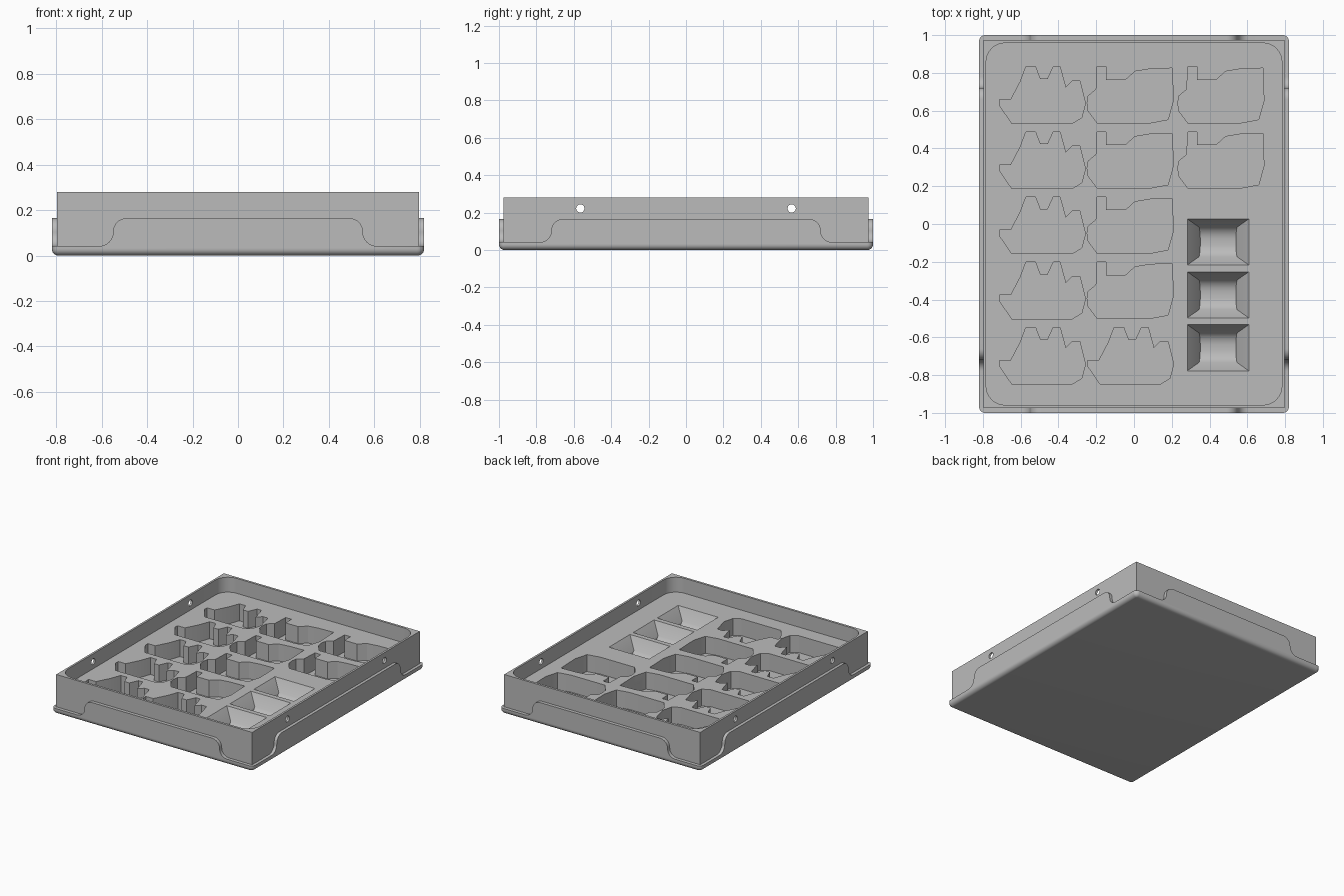
import bpy, bmesh
from math import sin, cos, pi, radians

old = bpy.data.objects.get("Cube")
if old:
    bpy.data.objects.remove(old)

grey = bpy.data.materials.new("matte_grey")
grey.use_nodes = True
grey.diffuse_color = (0.5, 0.5, 0.5, 1)
grey.node_tree.nodes["Principled BSDF"].inputs["Base Color"].default_value = (0.5, 0.5, 0.5, 1)


def loft(bm, rings):
    """Skin a stack of equal-length point rings and cap both ends."""
    loops = [[bm.verts.new(p) for p in ring] for ring in rings]
    n = len(loops[0])
    for a, b in zip(loops, loops[1:]):
        for i in range(n):
            j = (i + 1) % n
            bm.faces.new((a[i], a[j], b[j], b[i]))
    bm.faces.new(loops[0][::-1])
    bm.faces.new(loops[-1])


def make(name, bm):
    bmesh.ops.recalc_face_normals(bm, faces=bm.faces)
    mesh = bpy.data.meshes.new(name)
    bm.to_mesh(mesh)
    bm.free()
    mesh.materials.append(grey)
    ob = bpy.data.objects.new(name, mesh)
    bpy.context.collection.objects.link(ob)
    return ob


def activate(ob):
    bpy.ops.object.select_all(action="DESELECT")
    ob.select_set(True)
    bpy.context.view_layer.objects.active = ob


def boolean(target, tool, operation):
    mod = target.modifiers.new(operation.lower(), "BOOLEAN")
    mod.operation, mod.solver, mod.object = operation, "EXACT", tool
    activate(target)
    bpy.ops.object.modifier_apply(modifier=mod.name)
    bpy.data.objects.remove(tool)


def rect(hx, hy, z, cx=0, cy=0):
    return [(cx + sx * hx, cy + sy * hy, z) for sx, sy in ((-1, -1), (1, -1), (1, 1), (-1, 1))]


def round_rect(hx, hy, r, z, seg=8):
    pts = []
    for k, (sx, sy) in enumerate(((1, 1), (-1, 1), (-1, -1), (1, -1))):
        for i in range(seg + 1):
            a = pi / 2 * (k + i / seg)
            pts.append((sx * (hx - r) + r * cos(a), sy * (hy - r) + r * sin(a), z))
    return pts


HX, HY = 0.82, 1.0      # base half size
BX, BY = 0.798, 0.975   # wall half size
LIP, SKIRT, TOP = 0.042, 0.165, 0.28
FLOOR, POCKET = 0.17, 0.045

# Base slab with a rounded lower edge
bm = bmesh.new()
R = 0.03
rings = []
for i in range(7):
    a = pi / 2 * i / 6
    inset = R * (1 - sin(a))
    rings.append(round_rect(HX - inset, HY - inset, R + 0.002 - inset, R * (1 - cos(a))))
rings.append(round_rect(HX, HY, R + 0.002, LIP))
loft(bm, rings)
base = make("base_skirt", bm)


# Raised skirt panels with S-curved ends
def panel_profile(end, r=0.06):
    half = [(end + r, 0.035), (end + r, LIP)]
    for i in range(1, 9):
        a = -pi / 2 - pi / 2 * i / 8
        half.append((end + r + r * cos(a), LIP + r + r * sin(a)))
    for i in range(9):
        a = pi / 2 * i / 8
        half.append((end - r + r * cos(a), SKIRT - r + r * sin(a)))
    return half + [(-u, z) for u, z in reversed(half)]


for side in (-1, 1):
    bm = bmesh.new()
    prof = panel_profile(0.55)
    loft(bm, [[(u, side * y, z) for u, z in prof] for y in (BY - 0.01, HY)])
    boolean(base, make("panel", bm), "UNION")
    bm = bmesh.new()
    prof = panel_profile(0.72)
    loft(bm, [[(side * x, u, z) for u, z in prof] for x in (BX - 0.01, HX)])
    boolean(base, make("panel", bm), "UNION")

# Tray body with a round-cornered recess
bm = bmesh.new()
loft(bm, [rect(BX, BY, 0.035), rect(BX, BY, TOP)])
body = make("tray_body", bm)
bm = bmesh.new()
loft(bm, [round_rect(0.783, 0.958, 0.1, z) for z in (FLOOR, TOP + 0.1)])
boolean(body, make("recess_cutter", bm), "DIFFERENCE")

# Shaped pockets in the tray floor
spiky = [(-.225, -.025), (-.165, -.025), (-.115, .07), (-.085, .15), (-.035, .15), (-.01, .085),
         (.03, .085), (.06, .15), (.095, .15), (.125, .04), (.16, .075), (.2, .075),
         (.23, -.045), (.21, -.12), (.16, -.15), (-.16, -.15), (-.225, -.055)]
blocky = [(-.228, -.042), (-.222, -.005), (-.18, .03), (-.175, .15), (-.127, .15), (-.127, .08),
          (-.025, .08), (.025, .125), (.105, .138), (.222, .142), (.228, -.03), (.2, -.13),
          (.105, -.148), (-.175, -.148), (-.222, -.085)]
layout = [(spiky, -0.487, range(5)), (spiky, -0.02, [4]),
          (blocky, -0.02, range(4)), (blocky, 0.46, range(2))]
bm = bmesh.new()
for outline, cx, rows in layout:
    for row in rows:
        cy = 0.683 - 0.345 * row
        loft(bm, [[(cx + x, cy + y, z) for x, y in outline] for z in (POCKET, FLOOR + 0.03)])
boolean(body, make("pocket_cutter", bm), "DIFFERENCE")

# Three scooped bowls with sloping sides
bm = bmesh.new()
for cy in (-0.095, -0.375, -0.655):
    steps = [(0.163, 0.122, FLOOR + 0.03), (0.163, 0.122, FLOOR), (0.1, 0.078, 0.088),
             (0.097, 0.06, 0.072), (0.095, 0.04, 0.062), (0.094, 0.018, 0.058)]
    loft(bm, [rect(hx, hy, z, 0.445, cy) for hx, hy, z in steps])
boolean(body, make("bowl_cutter", bm), "DIFFERENCE")

# Pin holes through the long walls
bm = bmesh.new()
for side in (-1, 1):
    for y in (-0.565, 0.565):
        loft(bm, [[(side * x, y + 0.022 * cos(2 * pi * i / 24), 0.222 + 0.022 * sin(2 * pi * i / 24))
                   for i in range(24)] for x in (0.7, 0.9)])
boolean(body, make("hole_cutter", bm), "DIFFERENCE")

for ob in (base, body):
    activate(ob)
    bpy.ops.object.shade_smooth_by_angle(angle=radians(30))
